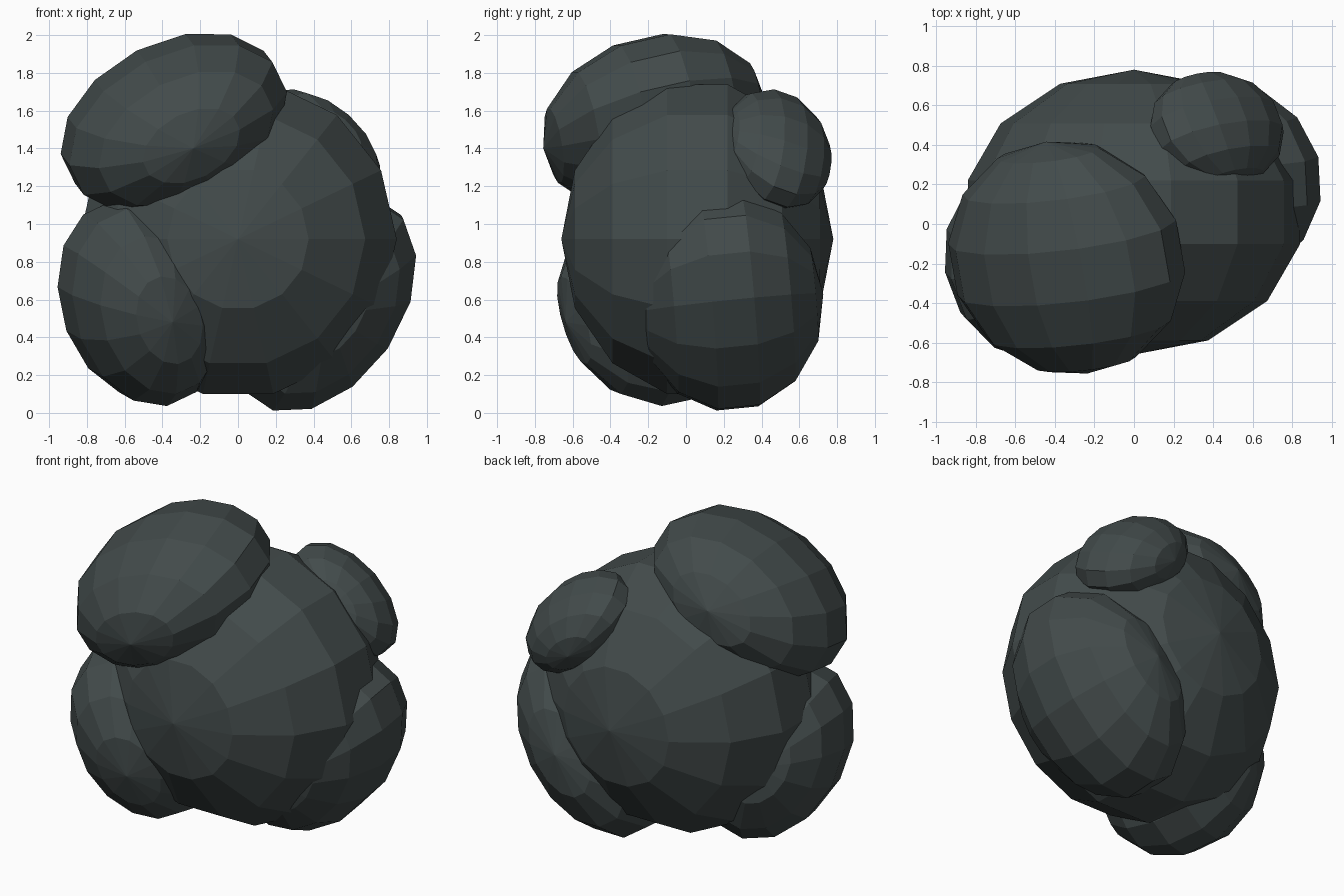
import bpy
from mathutils import Matrix, Vector

cube = bpy.data.objects.get("Cube")
if cube:
    bpy.data.objects.remove(cube)

stone = bpy.data.materials.new("dark slate")
stone.use_nodes = True
colour = (0.055, 0.07, 0.07, 1)
stone.diffuse_color = colour
stone.node_tree.nodes["Principled BSDF"].inputs["Base Color"].default_value = colour


def lobe(name, centre, pole, long_axis, radii):
    """Faceted ellipsoid; radii run along the long, short and pole axes."""
    p = Vector(pole).normalized()
    u = Vector(long_axis)
    u = (u - p * u.dot(p)).normalized()
    v = p.cross(u)
    turn = Matrix((u, v, p)).transposed().to_4x4()
    bpy.ops.mesh.primitive_uv_sphere_add(segments=14, ring_count=7, radius=1)
    ob = bpy.context.object
    ob.name = name
    ob.data.materials.append(stone)
    ob.data.transform(Matrix.Translation(centre) @ turn @ Matrix.Diagonal((*radii, 1)))
    bpy.ops.object.shade_flat()
    return ob


# Large central mass, poles facing front and back
lobe("main_boulder", (0, 0.06, 0.92), (0, -1, 0), (0, 0, 1), (0.862, 0.862, 0.72))

# Big lobe on the upper right front
lobe("top_lobe", (-0.34, -0.17, 1.535), (0.17, -0.96, -0.22), (0.89, 0.05, 0.45),
     (0.635, 0.42, 0.61))

# Lower lobes on either side
lobe("lower_right_lobe", (-0.52, -0.18, 0.58), (0.35, -0.92, -0.2), (-0.43, 0, 0.9),
     (0.575, 0.41, 0.5))
lobe("lower_left_lobe", (0.45, 0.23, 0.58), (-0.05, 1, 0.1), (0.56, 0, 0.83),
     (0.645, 0.42, 0.5))

# Small lobe on the upper left back
lobe("small_back_lobe", (0.42, 0.48, 1.395), (0.34, -0.88, 0.31), (0.77, 0, -0.64),
     (0.4, 0.23, 0.305))
